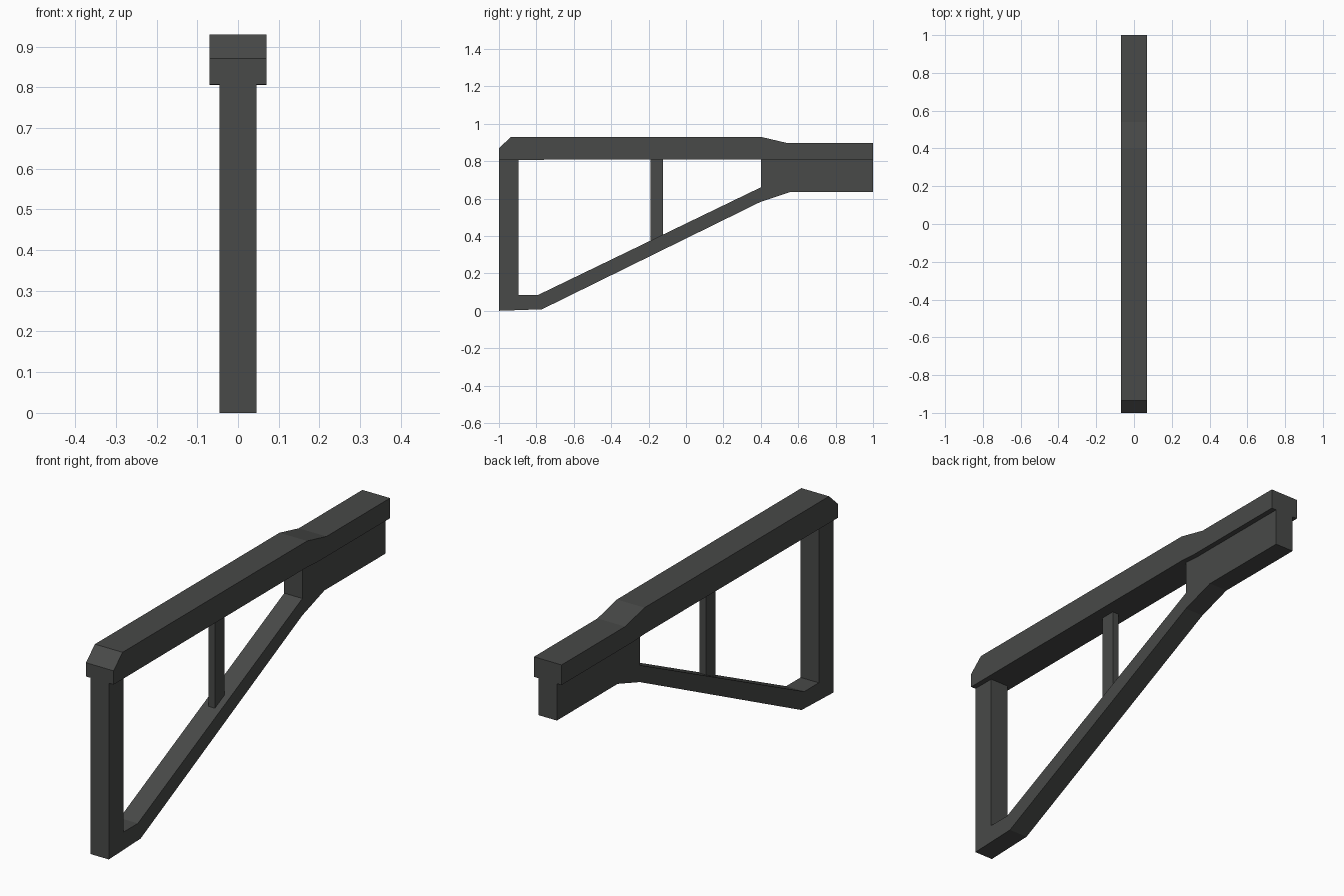
import bpy, bmesh

if "Cube" in bpy.data.objects:
    bpy.data.objects.remove(bpy.data.objects["Cube"])

dark = bpy.data.materials.new("dark_grey")
dark.diffuse_color = (0.065, 0.067, 0.065, 1)
dark.use_nodes = True
dark.node_tree.nodes["Principled BSDF"].inputs["Base Color"].default_value = dark.diffuse_color


def extrude_profile(name, profile, half_width):
    """Extrude a closed (y, z) outline symmetrically along x."""
    bm = bmesh.new()
    face = bm.faces.new([bm.verts.new((-half_width, y, z)) for y, z in profile])
    new = bmesh.ops.extrude_face_region(bm, geom=[face])["geom"]
    moved = [v for v in new if isinstance(v, bmesh.types.BMVert)]
    bmesh.ops.translate(bm, verts=moved, vec=(2 * half_width, 0, 0))
    bmesh.ops.recalc_face_normals(bm, faces=bm.faces)
    mesh = bpy.data.meshes.new(name)
    bm.to_mesh(mesh)
    bm.free()
    mesh.materials.append(dark)
    obj = bpy.data.objects.new(name, mesh)
    bpy.context.collection.objects.link(obj)
    return obj


# Wide top rail with chamfered front and stepped-down rear
extrude_profile("top_rail", [
    (-1, 0.807), (-1, 0.87), (-0.935, 0.93), (0.40, 0.93),
    (0.54, 0.897), (1, 0.897), (1, 0.805), (0.47, 0.805), (0.40, 0.81)], 0.07)

# Front post, foot, diagonal strut and rear block as one bent outline
extrude_profile("support_frame", [
    (-1, 0.81), (-1, 0.0), (-0.77, 0.008), (0.40, 0.583), (0.56, 0.636),
    (1, 0.636), (1, 0.81), (0.40, 0.812), (0.40, 0.66), (-0.79, 0.085),
    (-0.895, 0.085), (-0.895, 0.81)], 0.046)

# Thin upright between strut and rail
extrude_profile("middle_brace", [
    (-0.19, 0.36), (-0.122, 0.393), (-0.122, 0.815), (-0.19, 0.815)], 0.016)
